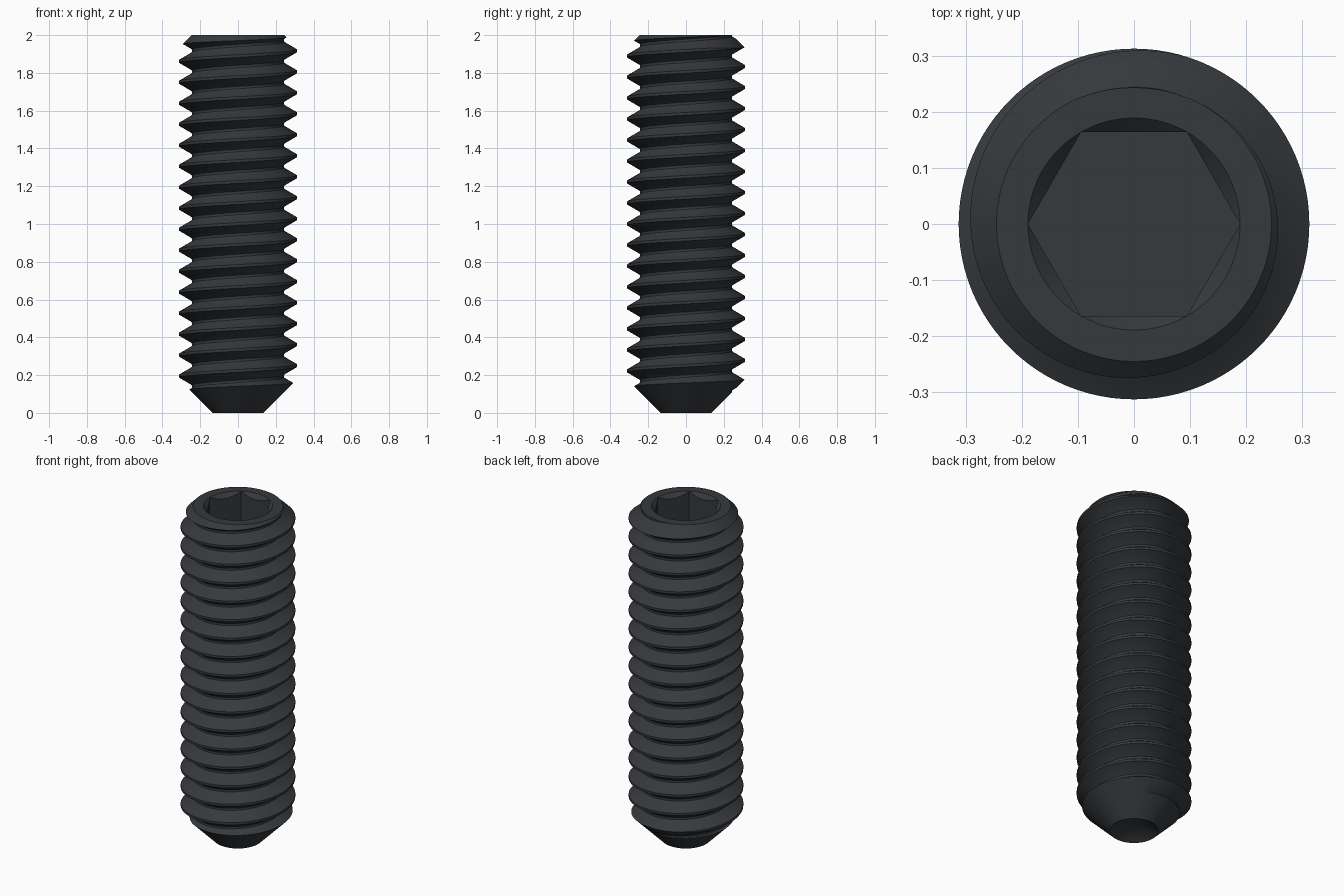
import bpy, bmesh, math

if "Cube" in bpy.data.objects:
    bpy.data.objects.remove(bpy.data.objects["Cube"])

SEG, PITCH = 96, 1 / 9
MAJOR, ROOT = 0.3125, 0.243
CREST_Z = 1.917            # height of a crest on the +x side


def obj(name, bm):
    bmesh.ops.recalc_face_normals(bm, faces=bm.faces[:])
    me = bpy.data.meshes.new(name)
    bm.to_mesh(me)
    bm.free()
    ob = bpy.data.objects.new(name, me)
    bpy.context.collection.objects.link(ob)
    return ob


def lathe(name, profile, sides=SEG):
    """Closed solid of revolution from (radius, z) points, first and last on the axis."""
    bm = bmesh.new()
    rings = []
    for r, z in profile:
        n = sides if r else 1
        rings.append([bm.verts.new((r * math.cos(2 * math.pi * i / sides),
                                    r * math.sin(2 * math.pi * i / sides), z)) for i in range(n)])
    for a, b in zip(rings, rings[1:]):
        for i in range(sides):
            k = (i + 1) % sides
            q = [a[i % len(a)], a[k % len(a)], b[k % len(b)], b[i % len(b)]]
            bm.faces.new(list(dict.fromkeys(q)))
    return obj(name, bm)


def boolean(target, cutter, op):
    mod = target.modifiers.new(op, 'BOOLEAN')
    mod.operation, mod.object, mod.solver = op, cutter, 'EXACT'
    bpy.context.view_layer.objects.active = target
    bpy.ops.object.modifier_apply(modifier=mod.name)
    bpy.data.objects.remove(cutter)


# Helical thread: one pitch of profile swept round, overlapping both ends
prof = [(-0.007, MAJOR), (0.007, MAJOR), (0.0445, ROOT + 0.005), (0.049, ROOT + 0.001),
        (PITCH / 2, ROOT), (PITCH - 0.049, ROOT + 0.001), (PITCH - 0.0445, ROOT + 0.005)]
P, TURNS = len(prof), 24
bm = bmesh.new()
cols = []
for i in range(SEG):
    a = 2 * math.pi * i / SEG
    col = []
    for j in range(P * TURNS):
        dz, r = prof[j % P]
        z = CREST_Z + PITCH * (j // P - 20 + i / SEG) + dz
        col.append(bm.verts.new((r * math.cos(a), r * math.sin(a), z)))
    cols.append(col)
for i in range(SEG):
    nxt, s = (cols[i + 1], 0) if i < SEG - 1 else (cols[0], P)
    for j in range(P * TURNS - 1 - s):
        bm.faces.new((cols[i][j], nxt[j + s], nxt[j + s + 1], cols[i][j + 1]))
bottom = [c[0] for c in cols] + cols[0][P:0:-1]
top = [c[-1] for c in cols] + cols[-1][-2:-P - 2:-1]
for loop, z in ((bottom, -0.5), (top, 2.5)):
    centre = bm.verts.new((0, 0, z))
    for a, b in zip(loop, loop[1:] + loop[:1]):
        bm.faces.new((a, b, centre))
screw = obj("set_screw", bm)

# Envelope: cup point, cone, top chamfer
boolean(screw, lathe("envelope", [(0, 0.08), (0.133, 0), (0.343, 0.21), (0.343, 1.902),
                                  (0.245, 2), (0, 2)]), 'INTERSECT')
# Hex socket with conical lead-in
boolean(screw, lathe("hex_cutter", [(0, 1.69), (0.189, 1.69), (0.189, 2.1), (0, 2.1)], 6), 'DIFFERENCE')
boolean(screw, lathe("lead_in", [(0, 1.811), (0.199, 2.01), (0, 2.01)]), 'DIFFERENCE')

mat = bpy.data.materials.new("black_oxide")
mat.diffuse_color = (0.037, 0.041, 0.046, 1)
mat.use_nodes = True
mat.node_tree.nodes["Principled BSDF"].inputs["Base Color"].default_value = mat.diffuse_color
screw.data.materials.clear()
screw.data.materials.append(mat)
bpy.ops.object.select_all(action='DESELECT')
screw.select_set(True)
bpy.context.view_layer.objects.active = screw
bpy.ops.object.shade_smooth_by_angle(angle=math.radians(25))
